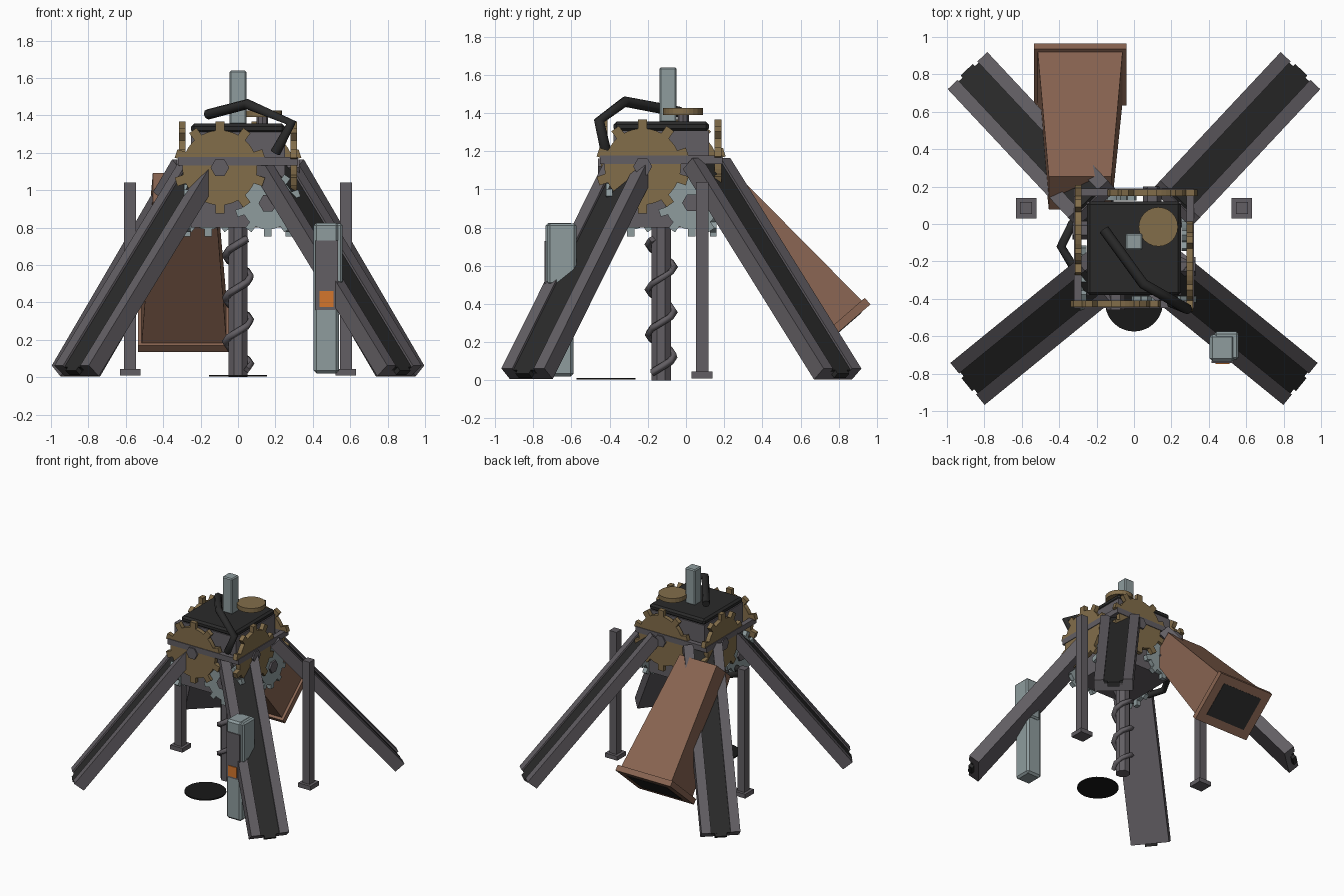
import bpy, bmesh, math
from mathutils import Matrix, Vector

if "Cube" in bpy.data.objects:
    bpy.data.objects.remove(bpy.data.objects["Cube"])


def material(name, rgb):
    m = bpy.data.materials.new(name)
    lin = [((c / 255 + 0.055) / 1.055) ** 2.4 for c in rgb]
    m.diffuse_color = (*lin, 1)
    m.use_nodes = True
    m.node_tree.nodes["Principled BSDF"].inputs["Base Color"].default_value = m.diffuse_color
    return m


GREY = material("iron_grey", (98, 94, 99))
DARK = material("dark_iron", (42, 42, 42))
BLACK = material("black", (24, 24, 24))
BRASS = material("brass", (130, 109, 74))
STEEL = material("pale_steel", (142, 156, 158))
BROWN = material("copper_brown", (136, 100, 81))
ORANGE = material("orange", (212, 118, 45))
HUB = Vector((0, -0.13, 0))


def finish(name, bm, mat, bevel=0):
    bmesh.ops.recalc_face_normals(bm, faces=bm.faces)
    me = bpy.data.meshes.new(name)
    bm.to_mesh(me)
    bm.free()
    me.materials.append(mat)
    ob = bpy.data.objects.new(name, me)
    bpy.context.collection.objects.link(ob)
    if bevel:
        b = ob.modifiers.new("bevel", 'BEVEL')
        b.width, b.segments = bevel, 1
    return ob


def prism(name, profile, mat, frame, length, scale=(1, 1), bevel=0):
    """Extrude a local XY profile along local Z, optionally tapered."""
    bm = bmesh.new()
    lo = [bm.verts.new(frame @ Vector((x, y, 0))) for x, y in profile]
    hi = [bm.verts.new(frame @ Vector((x * scale[0], y * scale[1], length))) for x, y in profile]
    bm.faces.new(lo[::-1])
    bm.faces.new(hi)
    n = len(profile)
    for i in range(n):
        j = (i + 1) % n
        bm.faces.new((lo[i], lo[j], hi[j], hi[i]))
    return finish(name, bm, mat, bevel)


def rect(w, h, y=0):
    return [(-w / 2, y - h / 2), (w / 2, y - h / 2), (w / 2, y + h / 2), (-w / 2, y + h / 2)]


def ngon(r, n, turn=0.0):
    return [(r * math.cos(turn + math.tau * i / n), r * math.sin(turn + math.tau * i / n)) for i in range(n)]


def box(name, x, y, z, mat, bevel=0):
    f = Matrix.Translation(((x[0] + x[1]) / 2, (y[0] + y[1]) / 2, z[0]))
    return prism(name, rect(x[1] - x[0], y[1] - y[0]), mat, f, z[1] - z[0], bevel=bevel)


def axes(x, y, z, origin):
    m = Matrix((x, y, z)).transposed().to_4x4()
    m.translation = origin
    return m


def gear_profile(r, tip, n, half, phase):
    pts = []
    for i in range(n):
        c = phase + math.tau * i / n
        a, b = half / r, half / tip
        step = math.tau / n - 2 * a
        for rad, ang in ((r, c - a), (tip, c - b), (tip, c + b), (r, c + a),
                         (r, c + a + step / 3), (r, c + a + step * 2 / 3)):
            pts.append((rad * math.cos(ang), rad * math.sin(ang)))
    return pts


def pipe(name, pts, radius, mat, sides=8):
    """Round tube that follows a polyline."""
    cu = bpy.data.curves.new(name, 'CURVE')
    cu.dimensions = '3D'
    cu.bevel_depth = radius
    cu.bevel_resolution = max(0, (sides - 4) // 2)
    cu.use_fill_caps = True
    sp = cu.splines.new('POLY')
    sp.points.add(len(pts) - 1)
    for p, q in zip(sp.points, pts):
        p.co = (*q, 1)
    cu.materials.append(mat)
    ob = bpy.data.objects.new(name, cu)
    bpy.context.collection.objects.link(ob)
    return ob


# Central housing, lid and the parts on the lid
box("housing", (-0.25, 0.25), (-0.38, 0.12), (0.80, 1.31), GREY)
box("lid", (-0.25, 0.25), (-0.38, 0.12), (1.305, 1.355), DARK, 0.015)
box("top_post", (-0.045, 0.045), (-0.14, -0.05), (1.35, 1.64), STEEL, 0.008)
prism("top_wheel_axle", ngon(0.03, 8), GREY, Matrix.Translation((0.13, -0.015, 1.34)), 0.06)
prism("top_wheel", ngon(0.105, 24), BRASS, Matrix.Translation((0.13, -0.015, 1.39)), 0.036)

# Gears, hubs and frame bar repeated on the four sides of the housing
for k in range(4):
    side = Matrix.Translation(HUB) @ Matrix.Rotation(k * math.pi / 2, 4, 'Z')

    def face(x, z, depth):
        return side @ axes((1, 0, 0), (0, 0, 1), (0, -1, 0), (x, -depth, z))

    prism("brass_gear", gear_profile(0.2, 0.247, 10, 0.024, math.pi / 2), BRASS,
          face(-0.097, 1.12, 0.28), 0.035)
    prism("brass_gear_hub", ngon(0.05, 6), GREY, face(-0.097, 1.12, 0.25), 0.08)
    prism("steel_gear", gear_profile(0.14, 0.178, 10, 0.02, -math.pi / 2), STEEL,
          face(0.16, 0.93, 0.255), 0.035)
    prism("steel_gear_hub", ngon(0.05, 6), GREY, face(0.16, 0.93, 0.25), 0.055)
    prism("frame_bar", rect(0.64, 0.045), GREY, face(0, 1.155, 0.28), 0.04)

# Four splayed channel legs with a dark inlay
channel = [(-0.145, -0.09), (0.145, -0.09), (0.145, 0), (0.072, 0),
           (0.072, -0.03), (-0.072, -0.03), (-0.072, 0), (-0.145, 0)]
for name, foot_y, top_r in (("front", -0.855, 0.28), ("back", 0.82, 0.36)):
    for s in (-1, 1):
        foot = Vector((s * 0.89, foot_y, 0.062))
        out = (foot - HUB) * Vector((1, 1, 0)).x
        out.z = 0
        out.normalize()
        top = HUB + out * top_r + Vector((0, 0, 1.165))
        up = (top - foot).normalized()
        wide = out.cross(Vector((0, 0, 1)))
        normal = up.cross(wide)
        if normal.z < 0:
            wide, normal = -wide, -normal
        frame = axes(wide, normal, up, foot)
        length = (top - foot).length
        prism(name + "_leg", channel, GREY, frame, length)
        prism(name + "_leg_inlay", rect(0.144, 0.03, -0.027), DARK, frame, length - 0.01)
        prism(name + "_leg_toe", rect(0.09, 0.035, -0.03), DARK,
              frame @ Matrix.Translation((0, 0, -0.025)), 0.04)

# Drill shaft with spiral flight, and the pit below the front
prism("drill_shaft", ngon(0.055, 8, math.pi / 8), GREY, Matrix.Translation(HUB), 0.82)
coil = []
for i in range(25):
    a = math.tau * i / 8 - math.pi / 4
    coil.append((0.068 * math.cos(a), HUB.y + 0.068 * math.sin(a), 0.04 + 0.7 * i / 24))
pipe("drill_flight", coil, 0.02, GREY, 4)
prism("ground_disc", ngon(0.155, 24), BLACK, Matrix.Translation((0, -0.42, 0.003)), 0.01)

# Two side posts with base plates
for s in (-1, 1):
    x = s * 0.577
    box("side_post", (x - 0.032, x + 0.032), (0.053, 0.117), (0.01, 1.04), GREY)
    box("side_post_base", (x - 0.055, x + 0.055), (0.03, 0.14), (0.01, 0.045), GREY)

# Tapered chute leaning out at the back left
axis = Vector((0, 0.656, -0.755)).normalized()
rise = Vector((0, -axis.z, axis.y))
start = Vector((-0.288, 0.166, 1.014))
chute = axes((-1, 0, 0), rise, axis, start)
prism("chute", rect(0.335, 0.235), BROWN, chute, 0.96, (1.36, 1.53))
prism("chute_rim", rect(0.495, 0.40), BROWN, chute @ Matrix.Translation((0, 0, 0.945)), 0.045)
prism("chute_mouth", rect(0.36, 0.27), DARK, chute @ Matrix.Translation((0, 0, 0.985)), 0.008)

# Control cabinet beside the front right leg
box("cabinet", (0.405, 0.54), (-0.735, -0.59), (0.02, 0.825), STEEL, 0.015)
box("cabinet_head", (0.43, 0.56), (-0.725, -0.575), (0.50, 0.822), STEEL, 0.012)
box("cabinet_panel", (0.415, 0.535), (-0.742, -0.733), (0.36, 0.73), GREY)
box("cabinet_button", (0.435, 0.51), (-0.748, -0.740), (0.375, 0.46), ORANGE)

# Bent pipes over the lid and on the left side
pipe("lid_pipe", [(-0.16, -0.03, 1.405), (0.05, -0.32, 1.46), (0.285, -0.455, 1.36), (0.2, -0.42, 1.2)],
     0.028, DARK)
pipe("side_pipe", [(-0.25, 0.04, 0.88), (-0.33, 0.0, 0.88), (-0.39, -0.12, 0.86),
                   (-0.33, -0.22, 0.84), (-0.25, -0.25, 0.84)], 0.025, DARK)
